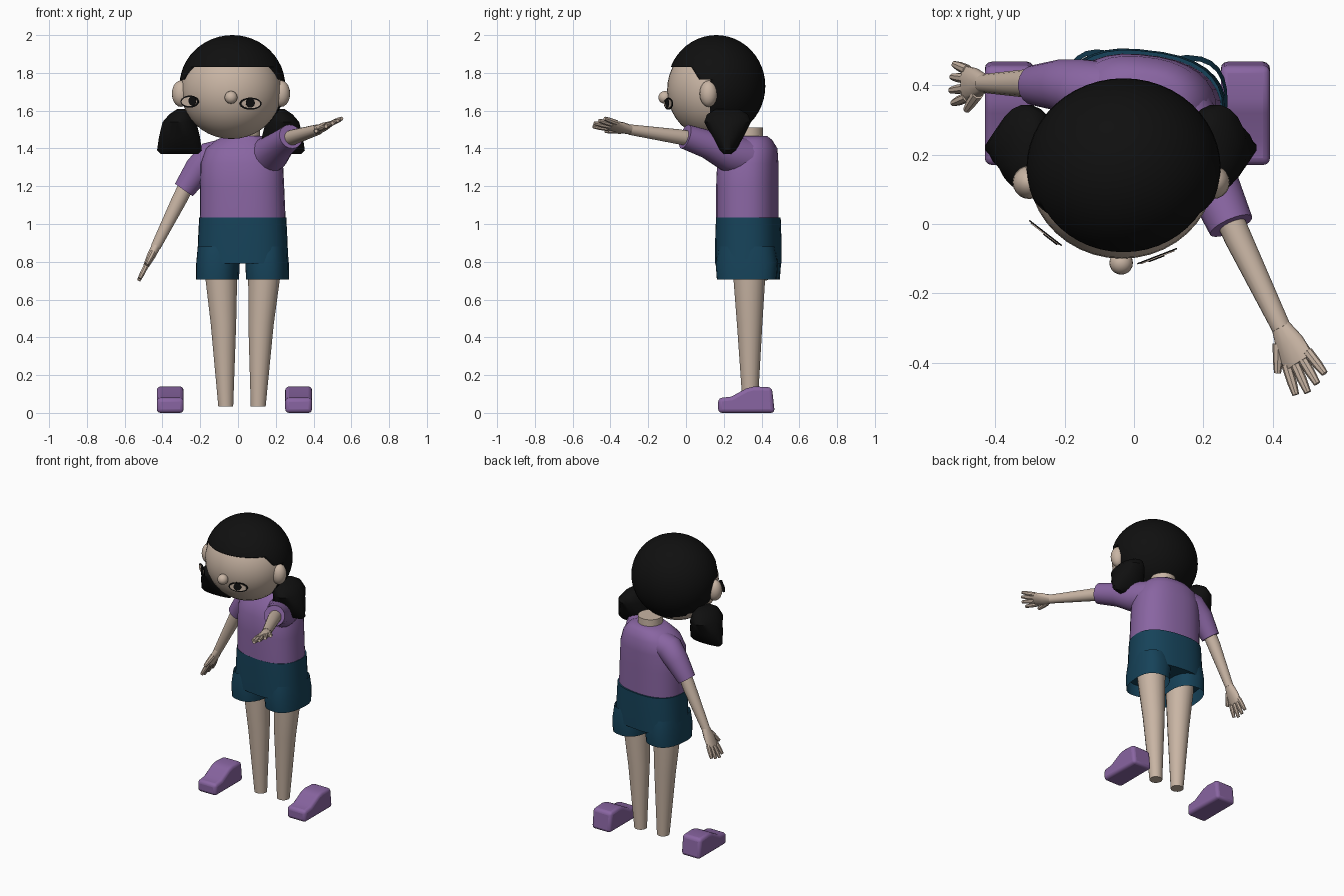
import bpy, bmesh, math
from mathutils import Vector

cube = bpy.data.objects.get("Cube")
if cube:
    bpy.data.objects.remove(cube, do_unlink=True)


def material(name, r, g, b):
    m = bpy.data.materials.new(name)
    m.use_nodes = True
    m.diffuse_color = (r, g, b, 1)
    bsdf = m.node_tree.nodes["Principled BSDF"]
    bsdf.inputs["Base Color"].default_value = (r, g, b, 1)
    bsdf.inputs["Roughness"].default_value = 0.8
    return m


SKIN = material("warm skin", 0.58, 0.46, 0.37)
PURPLE = material("soft purple", 0.25, 0.13, 0.36)
TEAL = material("deep teal", 0.008, 0.055, 0.10)
BLACK = material("hair black", 0.005, 0.005, 0.005)


def finish(bm, name, mat, angle=40):
    bmesh.ops.recalc_face_normals(bm, faces=bm.faces)
    me = bpy.data.meshes.new(name)
    bm.to_mesh(me)
    bm.free()
    me.materials.append(mat)
    ob = bpy.data.objects.new(name, me)
    bpy.context.collection.objects.link(ob)
    bpy.ops.object.select_all(action="DESELECT")
    ob.select_set(True)
    bpy.context.view_layer.objects.active = ob
    bpy.ops.object.shade_smooth_by_angle(angle=math.radians(angle))
    return ob


def tube(name, pts, radii, mat, n=16, side=(1, 0, 0), axis=None, power=2.0, caps=True):
    """Loft elliptical rings along a path; radii are (side, depth) pairs."""
    bm = bmesh.new()
    pts = [Vector(p) for p in pts]
    rings = []
    for i, (p, r) in enumerate(zip(pts, radii)):
        ru, rv = r if isinstance(r, tuple) else (r, r)
        t = Vector(axis) if axis else pts[min(i + 1, len(pts) - 1)] - pts[max(i - 1, 0)]
        t.normalize()
        u = Vector(side)
        u = (u - t * u.dot(t)).normalized()
        v = t.cross(u)
        ring = []
        for k in range(n):
            a = math.tau * (k + 0.5) / n
            c, s = math.cos(a), math.sin(a)
            c = math.copysign(abs(c) ** (2 / power), c)
            s = math.copysign(abs(s) ** (2 / power), s)
            ring.append(bm.verts.new(p + u * c * ru + v * s * rv))
        rings.append(ring)
    for a, b in zip(rings, rings[1:]):
        for k in range(n):
            bm.faces.new((a[k], a[(k + 1) % n], b[(k + 1) % n], b[k]))
    if caps:
        bm.faces.new(rings[0])
        bm.faces.new(rings[-1])
    return finish(bm, name, mat)


def ball(name, centre, radii, mat, seg=32):
    bm = bmesh.new()
    bmesh.ops.create_uvsphere(bm, u_segments=seg, v_segments=seg // 2, radius=1)
    for v in bm.verts:
        v.co = Vector(c + x * r for c, x, r in zip(centre, v.co, radii))
    return finish(bm, name, mat)


def prism(name, outline, x0, x1, mat):
    """Extrude a (y, z) outline across x."""
    bm = bmesh.new()
    face = bm.faces.new([bm.verts.new((x0, y, z)) for y, z in outline])
    out = bmesh.ops.extrude_face_region(bm, geom=[face])
    for v in out["geom"]:
        if isinstance(v, bmesh.types.BMVert):
            v.co.x = x1
    return finish(bm, name, mat)


def plate(name, centre, normal, rx, rz, lift, mat):
    """Thin oval plate facing along a level normal."""
    nrm = Vector(normal).normalized()
    c = Vector(centre) + nrm * lift
    side = nrm.cross(Vector((0, 0, 1)))
    return tube(name, [c - nrm * 0.003, c + nrm * 0.001], [(rx, rz)] * 2, mat, 20, side)


def hand(prefix, wrist, direction, thumb_side):
    """Flat palm, four fanned fingers and a thumb."""
    o, d = Vector(wrist), Vector(direction).normalized()
    w = Vector(thumb_side)
    w = (w - d * w.dot(d)).normalized()
    tube(prefix + "_palm", [o - d * 0.01, o + d * 0.05, o + d * 0.115],
         [(0.027, 0.025), (0.045, 0.024), (0.053, 0.016)], SKIN, 12, w)
    for i in range(4):
        f = 1.5 - i
        base = o + d * 0.10 + w * f * 0.026
        way = (d + w * f * 0.13).normalized()
        length = 0.105 - 0.012 * abs(f - 0.3)
        tube(f"{prefix}_finger_{i + 1}", [base, base + way * length * 0.6, base + way * length],
             [0.015, 0.014, 0.010], SKIN, 8, w)
    base = o + d * 0.035 + w * 0.03
    way = (d + w * 0.65).normalized()
    tube(prefix + "_thumb", [base, base + way * 0.05, base + way * 0.085],
         [0.018, 0.015, 0.010], SKIN, 8, w)


# Head, ears and nose
ball("head", (-0.035, 0.15, 1.71), (0.268, 0.25, 0.26), SKIN, 40)
ball("nose", (-0.037, -0.112, 1.67), (0.034, 0.034, 0.034), SKIN, 20)
for name, x in (("right_ear", -0.302), ("left_ear", 0.228)):
    ball(name, (x, 0.12, 1.69), (0.048, 0.048, 0.07), SKIN, 20)

# Hair cap with the face opening cut away
hair = ball("hair", (-0.03, 0.16, 1.73), (0.28, 0.26, 0.27), BLACK, 48)
opening = prism("face_opening_cutter", [(-0.3, 1.83), (0.03, 1.83), (0.07, 1.765), (0.13, 1.765),
                                        (0.12, 1.3), (-0.3, 1.3)], -0.6, 0.6, BLACK)
cut = hair.modifiers.new("face_opening", "BOOLEAN")
cut.operation, cut.solver, cut.object = "DIFFERENCE", "EXACT", opening
bpy.context.view_layer.objects.active = hair
bpy.ops.object.modifier_apply(modifier=cut.name)
bpy.data.objects.remove(opening, do_unlink=True)

# Wedge-shaped pigtails: deep at the top, broad at the bottom
for name, s, x in (("right_pigtail", -1, -0.31), ("left_pigtail", 1, 0.235)):
    tube(name, [(x + s * dx, 0.22, z) for dx, z in
                ((-0.02, 1.61), (-0.01, 1.58), (0, 1.54), (0, 1.46), (0, 1.39), (0, 1.37))],
         [(0.03, 0.06), (0.065, 0.11), (0.09, 0.125), (0.11, 0.085), (0.12, 0.045), (0.10, 0.02)],
         BLACK, 20, axis=(0, 0, 1))

# Eyes: dark rim, pale inside, dark pupil
for name, c, nrm, rx, shift in (("right_eye", (-0.252, -0.022, 1.648), (-0.61, -0.79, 0), 0.06, 0.022),
                                ("left_eye", (0.065, -0.088, 1.637), (0.36, -0.93, 0), 0.062, -0.004)):
    side = Vector((-nrm[1], nrm[0], 0))
    plate(name + "_rim", c, nrm, rx, 0.032, 0.006, BLACK)
    plate(name + "_inside", c, nrm, rx - 0.009, 0.024, 0.009, SKIN)
    plate(name + "_pupil", Vector(c) + side * shift + Vector((0, 0, 0.004)), nrm,
          0.025, 0.025, 0.012, BLACK)

# Neck and torso, turned slightly at the waist
UP = (0, 0, 1)
TURN = (math.cos(0.12), -math.sin(0.12), 0)
tube("neck", [(0.04, 0.33, 1.38), (0.04, 0.33, 1.51)], [0.08, 0.078], SKIN, 20)
tube("shirt", [(0.025, 0.325, 1.02), (0.022, 0.325, 1.2), (0.02, 0.327, 1.32), (0.02, 0.34, 1.40),
               (0.03, 0.345, 1.445), (0.035, 0.34, 1.465)],
     [(0.227, 0.163), (0.222, 0.163), (0.218, 0.16), (0.19, 0.142), (0.145, 0.11), (0.10, 0.09)],
     PURPLE, 32, TURN, UP, 2.4)

# Shorts: hips and two open legs
tube("shorts_hips", [(0.025, 0.33, 1.035), (0.025, 0.33, 0.92), (0.025, 0.33, 0.79)],
     [(0.23, 0.168), (0.236, 0.172), (0.241, 0.172)], TEAL, 32, TURN, UP, 2.5)
for name, s in (("right", -1), ("left", 1)):
    x, y = 0.024 + s * 0.13, 0.33 - s * 0.008
    tube(name + "_shorts_leg", [(x, y, 0.88), (x, y, 0.79), (x + s * 0.002, y, 0.705)],
         [(0.105, 0.15), (0.113, 0.165), (0.111, 0.158)], TEAL, 24, TURN, UP, 2.5, caps=False)

# Legs
for name, top, mid, low in (("right_leg", -0.09, -0.077, -0.065), ("left_leg", 0.14, 0.122, 0.107)):
    tube(name, [(top, 0.335, 0.84), (top, 0.335, 0.74), (mid, 0.337, 0.47), (low, 0.34, 0.035)],
         [0.09, 0.087, 0.068, 0.04], SKIN, 20, axis=UP)

# Shoes
for name, x in (("right_shoe", -0.43), ("left_shoe", 0.25)):
    shoe = prism(name, [(0.17, 0), (0.17, 0.078), (0.24, 0.086), (0.32, 0.13),
                        (0.36, 0.14), (0.455, 0.135), (0.47, 0)], x, x + 0.142, PURPLE)
    bevel = shoe.modifiers.new("soft_edges", "BEVEL")
    bevel.width, bevel.segments, bevel.limit_method = 0.02, 3, "ANGLE"
    bevel.angle_limit = math.radians(25)

# Right arm hanging
tube("right_sleeve", [(-0.06, 0.38, 1.37), (-0.15, 0.39, 1.35), (-0.21, 0.40, 1.29), (-0.287, 0.40, 1.18)],
     [0.085, 0.085, 0.075, 0.058], PURPLE, 20, (0, 1, 0))
tube("right_forearm", [(-0.25, 0.40, 1.25), (-0.31, 0.405, 1.13), (-0.435, 0.405, 0.88)],
     [0.042, 0.041, 0.027], SKIN, 16, (0, 1, 0))
hand("right_hand", (-0.435, 0.405, 0.88), (-0.45, 0, -0.89), (0, -1, 0))

# Left arm reaching forward
tube("left_sleeve", [(0.13, 0.31, 1.35), (0.18, 0.22, 1.375), (0.225, 0.12, 1.42), (0.28, -0.005, 1.463)],
     [0.105, 0.095, 0.076, 0.066], PURPLE, 20)
tube("left_forearm", [(0.25, 0.07, 1.445), (0.30, -0.04, 1.462), (0.425, -0.30, 1.50)],
     [0.042, 0.04, 0.028], SKIN, 16)
hand("left_hand", (0.425, -0.30, 1.50), (0.44, -0.85, 0.2), (-0.8, -0.4, -0.4))
